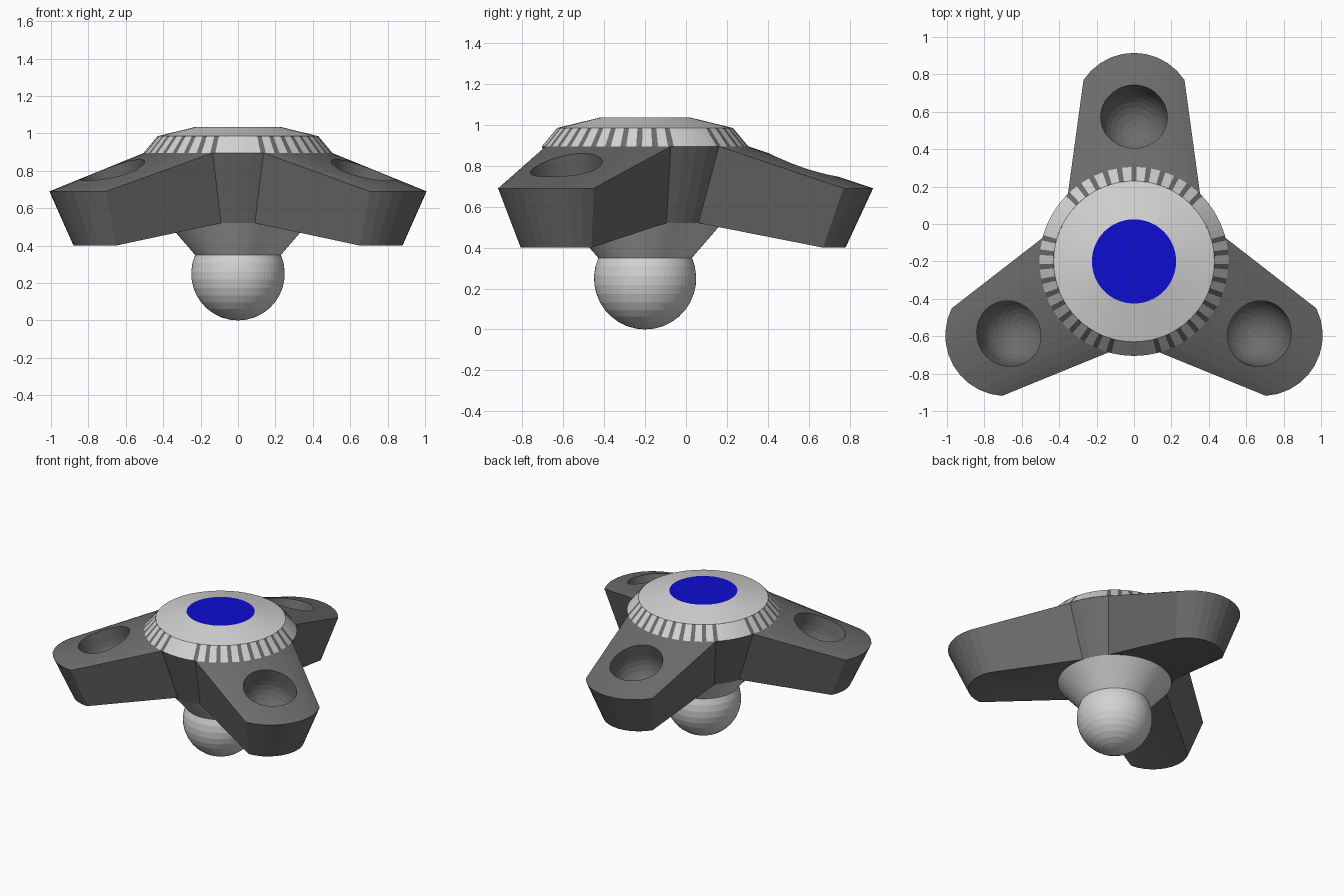
import bpy, bmesh, math
from mathutils import Vector, Matrix

if "Cube" in bpy.data.objects:
    bpy.data.objects.remove(bpy.data.objects["Cube"])

AXIS = Vector((0, -0.2, 0))          # hub axis position
ARMS = [math.radians(a) for a in (-30, 90, 210)]


def material(name, col):
    m = bpy.data.materials.new(name)
    m.diffuse_color = (*col, 1)
    m.use_nodes = True
    m.node_tree.nodes["Principled BSDF"].inputs["Base Color"].default_value = m.diffuse_color
    return m


DARK = material("dark_grey", (0.15, 0.15, 0.15))
LIGHT = material("light_grey", (0.65, 0.65, 0.65))
BLUE = material("blue", (0.004, 0.004, 0.63))


def finish(name, bm, mats):
    bmesh.ops.recalc_face_normals(bm, faces=bm.faces)
    me = bpy.data.meshes.new(name)
    bm.to_mesh(me)
    bm.free()
    for m in mats:
        me.materials.append(m)
    ob = bpy.data.objects.new(name, me)
    ob.location = AXIS
    bpy.context.collection.objects.link(ob)
    return ob


def polar(r, a, z):
    return Vector((r * math.cos(a), r * math.sin(a), z))


def lathe(bm, profile, angles, mat=Matrix(), rule=lambda i, j: 0):
    """Revolve (r, z) points over the given angles; r = 0 makes a pole."""
    n = len(angles)
    rings = []
    for r, z in profile:
        if r == 0:
            rings.append([bm.verts.new(mat @ Vector((0, 0, z)))] * n)
        else:
            rings.append([bm.verts.new(mat @ polar(r, a, z)) for a in angles])
    for i in range(len(rings) - 1):
        for j in range(n):
            k = (j + 1) % n
            quad = [rings[i][j], rings[i][k], rings[i + 1][k], rings[i + 1][j]]
            f = bm.faces.new(list(dict.fromkeys(quad)))
            f.material_index = rule(i, j)


def even(n):
    return [math.tau * i / n for i in range(n)]


# Three-armed body: hub arcs lofted to rounded arm tips, top and bottom
STEPS, GAP = 10, 4


def layer(bm, hub_r, hub_z, half, corner_u, corner_v, tip_u, tip_z):
    half = math.radians(half)
    sag = tip_u - corner_u
    rad = (corner_v ** 2 + sag ** 2) / (2 * sag)
    span = math.asin(corner_v / rad)
    hubs, outline = [], []
    for a in ARMS:
        rot = Matrix.Rotation(a, 4, 'Z')
        hub, tip = [], []
        for i in range(STEPS + 1):
            t = 2 * i / STEPS - 1
            hub.append(bm.verts.new(polar(hub_r, a + half * t, hub_z)))
            p = polar(rad, span * t, tip_z) + Vector((tip_u - rad, 0, 0))
            tip.append(bm.verts.new(rot @ p))
        for i in range(STEPS):
            bm.faces.new((hub[i], hub[i + 1], tip[i + 1], tip[i]))
        wide = math.tau / 3 - 2 * half
        gap = [bm.verts.new(polar(hub_r, a + half + wide * i / GAP, hub_z))
               for i in range(1, GAP)]
        hubs += hub + gap
        outline += [hub[0]] + tip + [hub[-1]] + gap
    bm.faces.new(hubs)
    return outline


bm = bmesh.new()
top = layer(bm, 0.505, 0.895, 44.4, 0.97, 0.27, 1.115, 0.69)
low = layer(bm, 0.376, 0.52, 46.1, 0.87, 0.20, 0.98, 0.40)
for i in range(len(top)):
    k = (i + 1) % len(top)
    bm.faces.new((top[i], top[k], low[k], low[i]))
body = finish("three_arm_body", bm, [DARK])

# Round-bottomed sockets cut square to each sloping arm top
slope = math.atan2(0.895 - 0.69, 1.115 - 0.505)
R, DEPTH = 0.178, 0.10
socket = [(0, 0.1), (R, 0.1), (R, -DEPTH)]
socket += [(R * math.cos(t * math.pi / 16), -DEPTH - R * math.sin(t * math.pi / 16))
           for t in range(1, 8)] + [(0, -DEPTH - R)]
bm = bmesh.new()
for a in ARMS:
    u = 0.775
    z = 0.895 - (u - 0.505) * math.tan(slope)
    m = (Matrix.Rotation(a, 4, 'Z') @ Matrix.Translation((u, 0, z))
         @ Matrix.Rotation(slope, 4, 'Y'))
    lathe(bm, socket, even(48), m)
cutter = finish("socket_cutter", bm, [DARK])
cutter.hide_render = True
cutter.display_type = 'WIRE'
mod = body.modifiers.new("sockets", 'BOOLEAN')
mod.operation = 'DIFFERENCE'
mod.solver = 'EXACT'
mod.object = cutter
bpy.context.view_layer.objects.active = body
body.select_set(True)
bpy.ops.object.modifier_apply(modifier=mod.name)
bpy.data.objects.remove(cutter, do_unlink=True)

# Striped bezel: dark stripes over each arm, plain light between the arms
angles, dark = [], []
PITCH, STRIPE = 8.9, 3.3
for a in ARMS:
    for s in range(-5, 6):
        c = math.degrees(a) + s * PITCH
        angles += [c - STRIPE / 2, c + STRIPE / 2]
        dark += [1, 0]
    for g in range(1, 6):
        start, end = c + STRIPE / 2, math.degrees(a) + 120 - 5 * PITCH - STRIPE / 2
        angles.append(start + (end - start) * g / 6)
        dark.append(0)
bm = bmesh.new()
lathe(bm, [(0.505, 0.895), (0.43, 0.985)], [math.radians(x) for x in angles],
      rule=lambda i, j: dark[j])
finish("striped_bezel", bm, [LIGHT, DARK])

# Sloping cap with a flat coloured centre
bm = bmesh.new()
lathe(bm, [(0.43, 0.985), (0.225, 1.035), (0, 1.035)], even(64),
      rule=lambda i, j: i)
finish("cap", bm, [LIGHT, BLUE])

# Ball foot and flared neck under the hub
BALL = 0.25
stop = math.acos(-0.10 / BALL)
profile = [(0, 0)]
for i in range(1, 12):
    t = stop * i / 11
    profile.append((BALL * math.sin(t), BALL - BALL * math.cos(t)))
profile += [(0.376, 0.52), (0.376, 0.53)]
bm = bmesh.new()
lathe(bm, profile, even(64))
finish("ball_foot", bm, [LIGHT])
